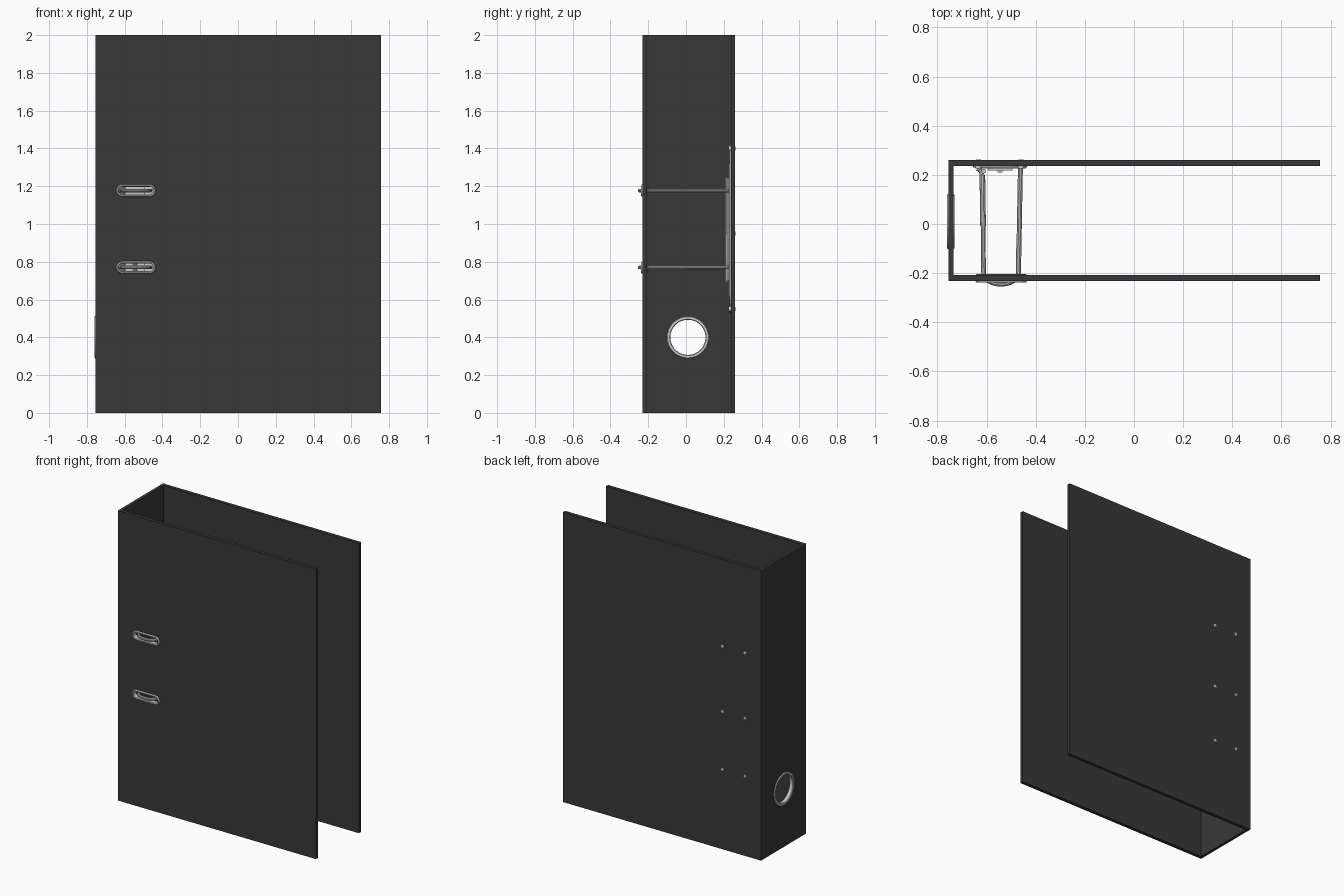
import bpy, bmesh
from math import sin, cos, pi
from mathutils import Vector

if "Cube" in bpy.data.objects:
    bpy.data.objects.remove(bpy.data.objects["Cube"])

black = bpy.data.materials.new("black_board")
black.diffuse_color = (0.04, 0.04, 0.04, 1)
black.use_nodes = True
black.node_tree.nodes["Principled BSDF"].inputs["Base Color"].default_value = black.diffuse_color


def new_object(name, bm, mat=None, smooth=False):
    bmesh.ops.recalc_face_normals(bm, faces=bm.faces)
    me = bpy.data.meshes.new(name)
    bm.to_mesh(me)
    bm.free()
    ob = bpy.data.objects.new(name, me)
    bpy.context.collection.objects.link(ob)
    if mat:
        me.materials.append(mat)
    if smooth:
        activate(ob)
        bpy.ops.object.shade_smooth_by_angle()
    return ob


def activate(ob):
    bpy.ops.object.select_all(action='DESELECT')
    ob.select_set(True)
    bpy.context.view_layer.objects.active = ob


def box(name, x, y, z, mat=None):
    bm = bmesh.new()
    bmesh.ops.create_cube(bm, size=1)
    for v in bm.verts:
        v.co = [a + (c + 0.5) * (b - a) for c, (a, b) in zip(v.co, (x, y, z))]
    return new_object(name, bm, mat)


def stadium(half, r, n=32):
    """Rounded slot outline; half = 0 gives a circle."""
    pts = []
    for side in (1, -1):
        for i in range(n // 2 + 1):
            a = -pi / 2 + pi * i / (n // 2)
            pts.append((side * (half + r * cos(a)), side * r * sin(a)))
    return pts if half else pts[:n // 2] + pts[n // 2 + 1:-1]


def loft(name, place, half, profile, solid=False):
    """Stack outlines of (radius, depth); closed tube unless solid."""
    bm = bmesh.new()
    rings = [[bm.verts.new(place(u, v, d)) for u, v in stadium(half, r)] for r, d in profile]
    pairs = list(zip(rings, rings[1:]))
    if solid:
        bm.faces.new(rings[0])
        bm.faces.new(rings[-1])
    else:
        pairs.append((rings[-1], rings[0]))
    for a, b in pairs:
        for i in range(len(a)):
            j = (i + 1) % len(a)
            bm.faces.new((a[i], a[j], b[j], b[i]))
    return new_object(name, bm, smooth=True)


def cut(target, cutter):
    m = target.modifiers.new("cut", 'BOOLEAN')
    m.operation = 'DIFFERENCE'
    m.solver = 'EXACT'
    m.object = cutter
    activate(target)
    bpy.ops.object.modifier_apply(modifier=m.name)
    bpy.data.objects.remove(cutter, do_unlink=True)


def rod(name, pts, radius):
    cu = bpy.data.curves.new(name, 'CURVE')
    cu.dimensions = '3D'
    cu.bevel_depth = radius
    cu.bevel_resolution = 3
    cu.use_fill_caps = True
    sp = cu.splines.new('POLY')
    sp.points.add(len(pts) - 1)
    for p, co in zip(sp.points, pts):
        p.co = (*co, 1)
    ob = bpy.data.objects.new(name, cu)
    bpy.context.collection.objects.link(ob)
    activate(ob)
    bpy.ops.object.convert(target='MESH')
    bpy.ops.object.shade_smooth_by_angle()
    return ob


# Covers and spine
front = box("front_cover", (-0.755, 0.757), (-0.231, -0.207), (0, 2), black)
back = box("back_cover", (-0.755, 0.757), (0.237, 0.26), (0, 2), black)
spine = box("spine", (-0.755, -0.735), (-0.207, 0.237), (0, 2), black)

# Finger hole with metal ring
def on_spine(u, v, d):
    return Vector((d, 0.01 + u, 0.40 + v))

cut(spine, loft("hole_cutter", on_spine, 0, [(0.097, -0.8), (0.097, -0.7)], True))
loft("finger_ring", on_spine, 0, [
    (0.093, -0.756), (0.097, -0.760), (0.109, -0.760), (0.113, -0.755),
    (0.099, -0.754), (0.099, -0.735), (0.111, -0.735), (0.109, -0.731),
    (0.097, -0.730), (0.093, -0.734)])

# Slot eyelets and ring arches at both heights
for k, z in enumerate((0.77, 1.177)):
    def on_front(u, v, d):
        return Vector((-0.54 + u, d, z + v))

    cut(front, loft("slot_cutter", on_front, 0.072, [(0.025, -0.3), (0.025, -0.15)], True))
    loft(f"slot_eyelet_{k}", on_front, 0.072, [
        (0.020, -0.235), (0.023, -0.239), (0.029, -0.239), (0.033, -0.231),
        (0.025, -0.231), (0.025, -0.207), (0.031, -0.206), (0.029, -0.203),
        (0.022, -0.203), (0.020, -0.206)])
    arc = [(-0.541 - 0.071 * cos(pi * i / 16), -0.2 - 0.045 * sin(pi * i / 16), z)
           for i in range(17)]
    rod(f"ring_arch_{k}", [(-0.637, 0.226, z), (-0.622, 0.215, z), (-0.616, 0.19, z)]
        + arc + [(-0.470, -0.1, z)], 0.0095)
    rod(f"fixed_post_{k}", [(-0.462, 0.236, z), (-0.470, -0.2, z)], 0.010)
    rod(f"arch_sleeve_{k}", [(-0.617, 0.2, z), (-0.614, -0.01, z)], 0.0115)

# Base plate with raised bed
def on_back(u, v, d):
    return Vector((-0.545 + v, d, 0.975 + u))

loft("base_plate", on_back, 0.335, [(0.11, 0.238), (0.11, 0.232), (0.107, 0.230)], True)
box("plate_bed", (-0.645, -0.44), (0.225, 0.232), (0.62, 1.32))

# Lever arm, pivot rod and grip
box("lever_arm", (-0.595, -0.495), (0.217, 0.226), (0.70, 1.24))
rod("pivot_rod", [(-0.612, 0.215, 0.70), (-0.612, 0.215, 1.25)], 0.010)
rod("lever_grip", [(-0.545, 0.217, 0.69), (-0.545, 0.217, 0.95)], 0.011)

# Rivets through the back cover
for i, x in enumerate((-0.633, -0.46)):
    for j, z in enumerate((0.55, 0.95, 1.40)):
        def at_rivet(u, v, d):
            return Vector((x + u, d, z + v))
        loft(f"rivet_{i}_{j}", at_rivet, 0,
             [(0.012, 0.226), (0.012, 0.260), (0.010, 0.262), (0.005, 0.263)], True)
